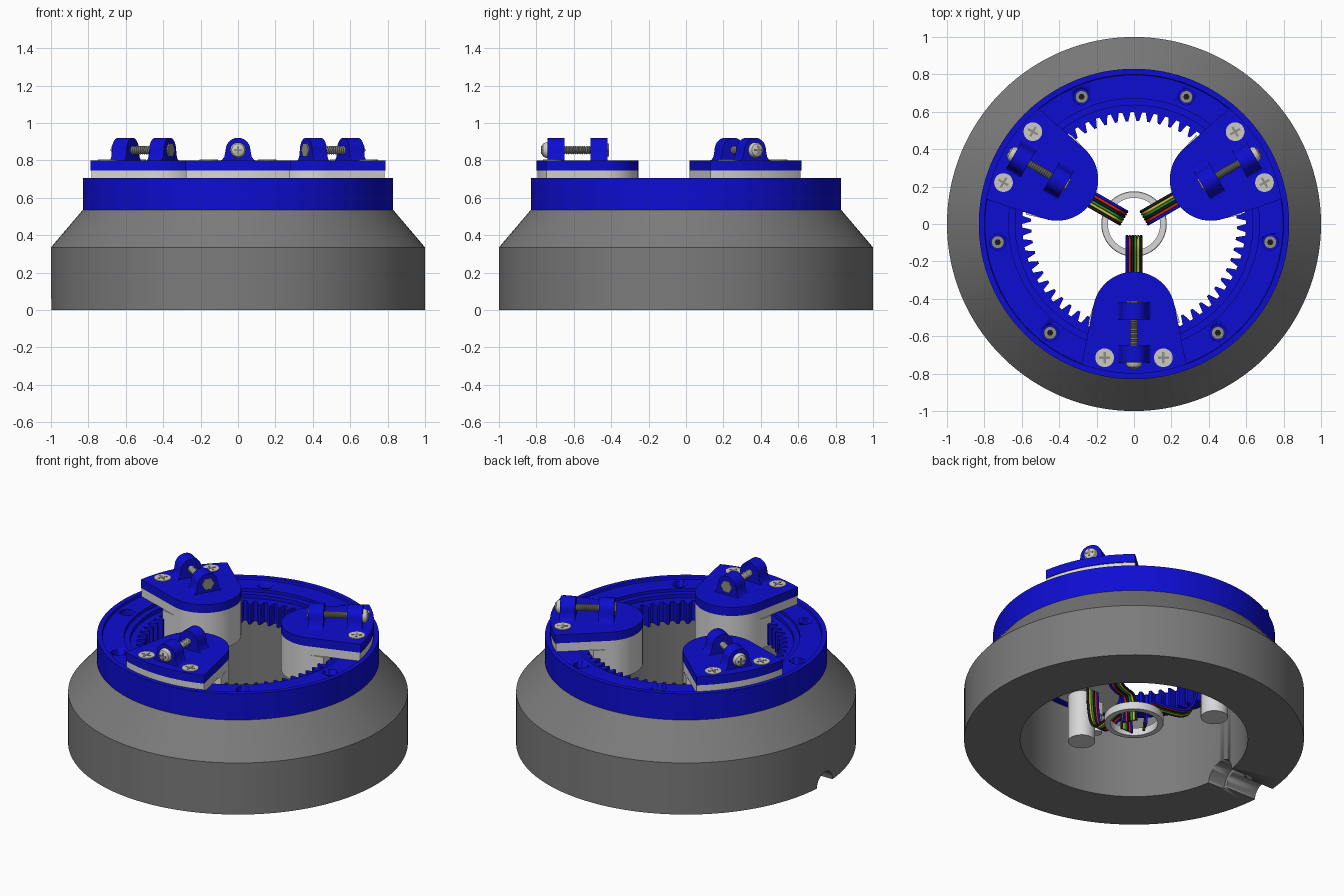
import bpy, bmesh
from math import sin, cos, pi, radians, asin
from mathutils import Matrix, Vector

old = bpy.data.objects.get("Cube")
if old:
    bpy.data.objects.remove(old)


def material(name, r, g, b):
    m = bpy.data.materials.new(name)
    m.use_nodes = True
    m.diffuse_color = (r, g, b, 1)
    m.node_tree.nodes["Principled BSDF"].inputs["Base Color"].default_value = (r, g, b, 1)
    return m


GREY = material("base grey", 0.2, 0.2, 0.2)
BLUE = material("deep blue", 0.004, 0.004, 0.65)
WHITE = material("off white", 0.68, 0.68, 0.68)
HEAD = material("pale metal", 0.6, 0.59, 0.54)
STEEL = material("steel", 0.27, 0.27, 0.25)
BEIGE = material("beige", 0.72, 0.65, 0.5)
RED = material("red", 0.6, 0.02, 0.01)
BLACK = material("black", 0.01, 0.01, 0.01)
GREEN = material("green", 0.02, 0.28, 0.03)
YELLOW = material("yellow", 0.65, 0.5, 0.05)
I = Matrix.Identity(4)
# Local x, y, z become tangent, up, radial
RADIAL = Matrix(((0, 0, 1, 0), (1, 0, 0, 0), (0, 1, 0, 0), (0, 0, 0, 1)))


def select(ob):
    bpy.ops.object.select_all(action='DESELECT')
    ob.select_set(True)
    bpy.context.view_layer.objects.active = ob


def finish(name, bm, mat, M=I, angle=30):
    bmesh.ops.transform(bm, matrix=M, verts=bm.verts)
    bmesh.ops.recalc_face_normals(bm, faces=bm.faces)
    me = bpy.data.meshes.new(name)
    bm.to_mesh(me)
    bm.free()
    me.materials.append(mat)
    ob = bpy.data.objects.new(name, me)
    bpy.context.collection.objects.link(ob)
    select(ob)
    bpy.ops.object.shade_smooth_by_angle(angle=radians(angle))
    return ob


def prism(name, pts, z0, z1, mat, M=I):
    bm = bmesh.new()
    rows = [[bm.verts.new((x, y, z)) for x, y in pts] for z in (z0, z1)]
    n = len(pts)
    for row in rows:
        bm.faces.new(row)
    for i in range(n):
        j = (i + 1) % n
        bm.faces.new((rows[0][i], rows[0][j], rows[1][j], rows[1][i]))
    return finish(name, bm, mat, M)


def disc(r, n=32, x=0, y=0):
    return [(x + r * cos(2 * pi * i / n), y + r * sin(2 * pi * i / n)) for i in range(n)]


def box(name, x, y, sx, sy, z0, z1, mat, M=I):
    pts = [(x - sx, y - sy), (x + sx, y - sy), (x + sx, y + sy), (x - sx, y + sy)]
    return prism(name, pts, z0, z1, mat, M)


def loft(name, rings, mat, M=I):
    # Joins closed rings into a torus-like skin
    bm = bmesh.new()
    vs = [[bm.verts.new(p) for p in ring] for ring in rings]
    for a, b in zip(vs, vs[1:] + vs[:1]):
        for i in range(len(a)):
            j = (i + 1) % len(a)
            bm.faces.new((a[i], a[j], b[j], b[i]))
    return finish(name, bm, mat, M)


def lathe(name, profile, mat, M=I, n=128):
    return loft(name, [[(x, y, z) for x, y in disc(r, n)] for r, z in profile], mat, M)


def cut(ob, cutter):
    cutter.hide_render = True
    mod = ob.modifiers.new("cut", 'BOOLEAN')
    mod.operation = 'DIFFERENCE'
    mod.solver = 'EXACT'
    mod.object = cutter
    select(ob)
    bpy.ops.object.modifier_apply(modifier="cut")
    bpy.data.objects.remove(cutter)


# Heavy tapered base with a cable notch at -x
base = lathe("base", [(0.67, 0), (1, 0), (1, 0.335), (0.83, 0.535), (0.67, 0.535)], GREY)
cut(base, prism("notch_cutter", disc(0.08), -1.1, -0.5, GREY, RADIAL))
cut(base, prism("notch_step_cutter", disc(0.105), -0.78, -0.5, GREY, RADIAL))

# Blue ring with rim, ledge and counterbored holes
ring = lathe("ring", [(0.62, 0.535), (0.83, 0.535), (0.83, 0.705), (0.8, 0.705), (0.797, 0.69),
                      (0.67, 0.69), (0.67, 0.67), (0.635, 0.67), (0.635, 0.645), (0.62, 0.645)], BLUE)
for k in range(3):
    for side in (-1, 1):
        a = radians(90 + 120 * k + side * 22.4)
        x, y = 0.735 * cos(a), 0.735 * sin(a)
        cut(ring, prism("hole_cutter", disc(0.043, 32, x, y), 0.62, 0.8, BLUE))
        prism("ring_screw", disc(0.034, 24, x, y), 0.61, 0.65, STEEL)
        prism("ring_screw_socket", disc(0.017, 6, x, y), 0.65, 0.653, BLACK)

# Internal gear
teeth = 60
inner = []
for i in range(teeth):
    for f, r in ((0, 0.598), (0.3, 0.598), (0.53, 0.55), (0.77, 0.55)):
        a = 2 * pi * (i + f) / teeth
        inner.append((r * cos(a), r * sin(a)))
outer = disc(0.637, teeth * 4)
loft("internal_gear", [[(x, y, z) for x, y in pts] for pts, z in
                       ((inner, 0.515), (inner, 0.645), (outer, 0.645), (outer, 0.515))], BLUE)

# Central cable ring
lathe("cable_ring", [(0.14, 0.11), (0.172, 0.11), (0.175, 0.115), (0.175, 0.155),
                     (0.172, 0.16), (0.14, 0.16)], WHITE)


def outline(R, t):
    # Rounded inner end, flared sides, outer arc of radius R
    pts = [(0.475 + 0.22 * cos(radians(a)), 0.22 * sin(radians(a))) for a in range(102, 259, 6)]
    end = asin(t / R)
    return pts + [(R * cos(end * k / 8), R * sin(end * k / 8)) for k in range(-8, 9)]


lug = [(-0.105, 0.795), (-0.085, 0.803), (-0.073, 0.82)]
lug += [(-0.066 * cos(pi * i / 20), 0.855 + 0.066 * sin(pi * i / 20)) for i in range(21)]
lug += [(-x, z) for x, z in reversed(lug[:3])]
thread = [(0.008, 0.44)]
for i in range(22):
    thread += [(0.018, 0.44 + 0.012 * i), (0.023, 0.446 + 0.012 * i)]
thread.append((0.008, 0.72))

wire_paths = []
for k in range(3):
    M = Matrix.Rotation(radians(-90 + 120 * k), 4, 'Z')
    S = M @ RADIAL
    # Motor unit: cover plate, flange, housing, motor
    prism("cover_plate", outline(0.8, 0.28), 0.745, 0.8, BLUE, M)
    prism("flange", outline(0.795, 0.278), 0.69, 0.745, WHITE, M)
    prism("housing", outline(0.58, 0.245), 0.5, 0.69, WHITE, M)
    prism("motor", disc(0.08, 32, 0.48), 0.2, 0.5, WHITE, M)
    prism("guide_pin", disc(0.03, 24, 0.52, -0.15), 0.33, 0.5, WHITE, M)
    box("connector", 0.5, -0.1, 0.05, 0.04, 0.42, 0.5, BEIGE, M)
    # Lugs carrying a threaded clamp screw
    for r in (0.465, 0.695):
        prism("lug", lug, r - 0.045, r + 0.045, BLUE, S)
    up = S @ Matrix.Translation((0, 0.855, 0))
    lathe("clamp_screw", thread, STEEL, up, 20)
    lathe("clamp_head", [(0.002, 0.735), (0.042, 0.735), (0.042, 0.75), (0.034, 0.764),
                         (0.018, 0.772), (0.002, 0.774)], HEAD, up, 28)
    for sx, sy in ((0.022, 0.005), (0.005, 0.022)):
        box("clamp_head_slot", 0, 0, sx, sy, 0.768, 0.775, STEEL, up)
    prism("clamp_nut", disc(0.04, 6), 0.412, 0.43, STEEL, up)
    # Cover screws with cross slots
    for side in (-1, 1):
        T = M @ Matrix.Translation((0.715, 0.157 * side, 0))
        prism("cover_screw", disc(0.05), 0.79, 0.804, HEAD, T)
        for sx, sy in ((0.03, 0.006), (0.006, 0.03)):
            box("cover_screw_slot", 0, 0, sx, sy, 0.803, 0.806, STEEL, T)
    wire_paths.append(M)

# Ribbon cables from each motor to the cable ring
for w, (tag, mat) in enumerate((("blue", BLUE), ("red", RED), ("black", BLACK),
                                ("green", GREEN), ("yellow", YELLOW), ("dark", BLACK))):
    cu = bpy.data.curves.new(tag + "_wires", 'CURVE')
    cu.dimensions = '3D'
    cu.bevel_depth = 0.0078
    cu.bevel_resolution = 1
    cu.use_fill_caps = True
    cu.materials.append(mat)
    t = (w - 2.5) * 0.0152
    for M in wire_paths:
        sp = cu.splines.new('NURBS')
        path = [(0.38, 0.51), (0.38, 0.35), (0.33, 0.2), (0.2, 0.22), (0.07, 0.26), (0.065, 0.09)]
        sp.points.add(len(path) - 1)
        for p, (r, z) in zip(sp.points, path):
            p.co = (*(M @ Vector((r, t, z))), 1)
        sp.order_u = 3
        sp.use_endpoint_u = True
        sp.resolution_u = 5
    ob = bpy.data.objects.new(tag + "_wires", cu)
    bpy.context.collection.objects.link(ob)
    select(ob)
    bpy.ops.object.convert(target='MESH')
